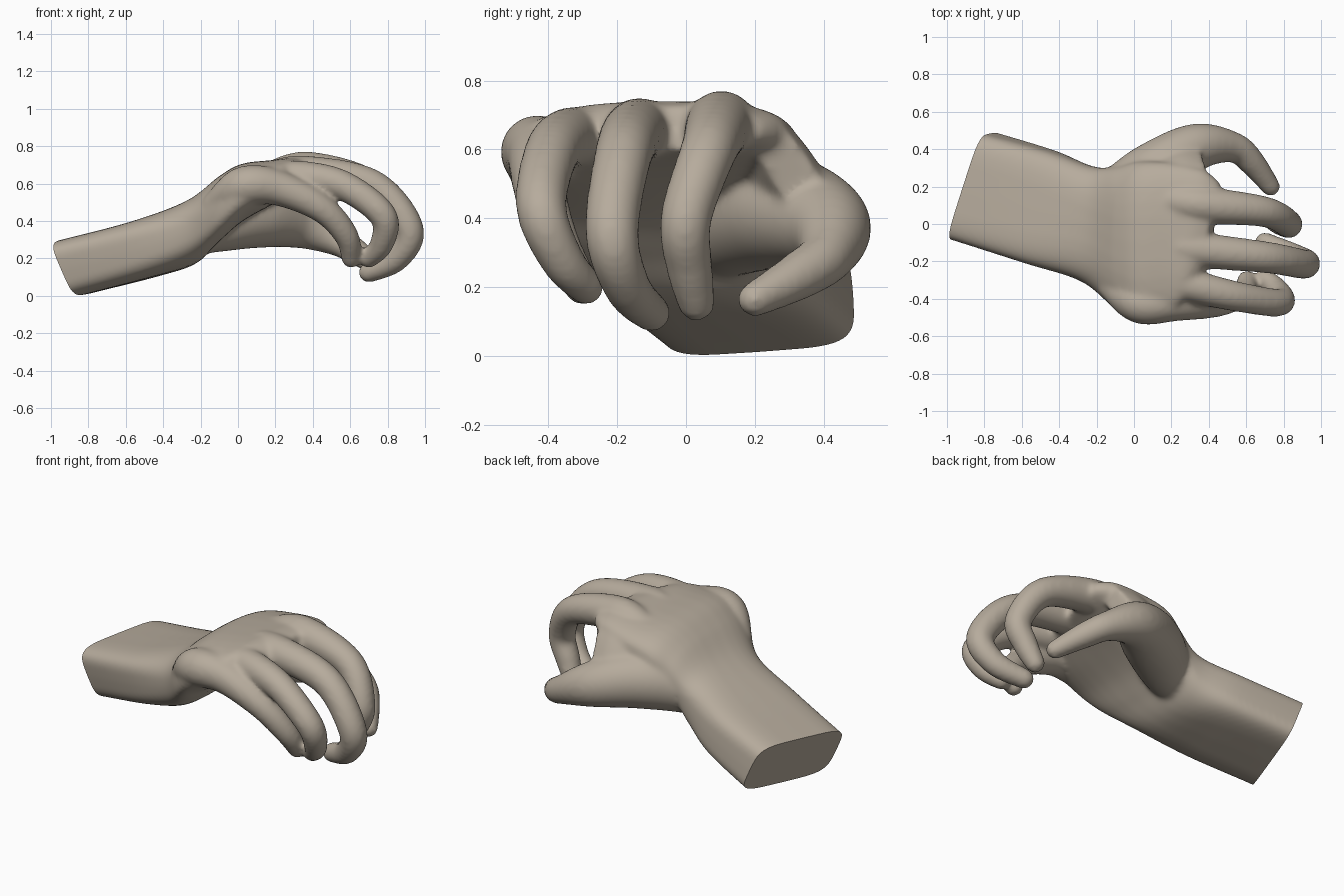
import bpy
import bmesh
import math
from mathutils import Vector

cube = bpy.data.objects.get("Cube")
if cube:
    bpy.data.objects.remove(cube, do_unlink=True)

skin = bpy.data.materials.new("warm_grey_skin")
skin.use_nodes = True
colour = (0.47, 0.41, 0.335, 1)
skin.diffuse_color = colour
skin.node_tree.nodes["Principled BSDF"].inputs["Base Color"].default_value = colour

SIDES = 32
ANGLES = [math.tau * k / SIDES for k in range(SIDES)]
bm = bmesh.new()


def spline(rows, steps=8):
    """Smooth interpolation through rows of numbers."""
    padded = [rows[0], *rows, rows[-1]]
    out = []
    for i in range(len(rows) - 1):
        a, b, c, d = padded[i:i + 4]
        for s in range(steps):
            t = s / steps
            out.append([q + 0.5 * t * (r - p + t * (2 * p - 5 * q + 4 * r - w + t * (3 * (q - r) + w - p)))
                        for p, q, r, w in zip(a, b, c, d)])
    return out + [list(rows[-1])]


def loft(rings):
    """Closed solid through rings of points."""
    loops = [[bm.verts.new(p) for p in ring] for ring in rings]
    for a, b in zip(loops, loops[1:]):
        for i in range(SIDES):
            j = (i + 1) % SIDES
            bm.faces.new((a[i], a[j], b[j], b[i]))
    bm.faces.new(loops[0][::-1])
    bm.faces.new(loops[-1])


def digit(rows):
    """Tapered round tube with domed ends; rows are x, y, z, radius."""
    pts = spline(rows)
    rings = []
    for i, row in enumerate(pts):
        before, after = pts[max(i - 1, 0)], pts[min(i + 1, len(pts) - 1)]
        tangent = (Vector(after[:3]) - Vector(before[:3])).normalized()
        u = tangent.cross(Vector((0, 1, 0))).normalized()
        v = tangent.cross(u)
        rings.append([Vector(row[:3]) + row[3] * (u * math.cos(a) + v * math.sin(a)) for a in ANGLES])
    loft(rings)
    for end in (rows[0], rows[-1]):
        dome = bmesh.ops.create_icosphere(bm, subdivisions=3, radius=end[3])
        bmesh.ops.translate(bm, verts=dome["verts"], vec=end[:3])


def signed_power(value, power):
    return math.copysign(abs(value) ** power, value)


def slab(rows):
    """Rounded block along x; rows are x, y, z, half width, half height, slant, roundness, roll."""
    rings = []
    for x, y, z, w, h, slant, power, roll in spline(rows):
        c, s = math.cos(math.radians(roll)), math.sin(math.radians(roll))
        ring = []
        for a in ANGLES:
            p, q = w * signed_power(math.cos(a), power), h * signed_power(math.sin(a), power)
            dy, dz = p * c - q * s, p * s + q * c
            ring.append((x + slant * (0.35 * dy - 0.41 * dz), y + dy, z + dz))
        rings.append(ring)
    loft(rings)


# Forearm and back of hand
slab([
    (-1.0, 0.24, 0.12, 0.285, 0.145, 1, 0.4, 4),
    (-0.85, 0.2, 0.16, 0.285, 0.147, 1, 0.42, 4),
    (-0.5, 0.09, 0.25, 0.3, 0.152, 0.7, 0.5, 2),
    (-0.25, 0, 0.34, 0.31, 0.17, 0.25, 0.7, 0),
    (-0.1, -0.075, 0.465, 0.38, 0.175, 0, 0.75, 0),
    (0.02, -0.09, 0.55, 0.425, 0.155, 0, 0.75, 0),
    (0.18, -0.08, 0.605, 0.41, 0.12, 0, 0.75, 0),
    (0.32, -0.06, 0.65, 0.35, 0.09, 0.4, 0.75, 0),
    (0.42, -0.01, 0.66, 0.23, 0.065, 0.5, 0.8, 0),
])

# Sloping web from index knuckle to thumb
slab([
    (-0.25, 0.08, 0.35, 0.1, 0.07, 0, 0.9, -45),
    (-0.08, 0.16, 0.45, 0.16, 0.1, 0, 0.85, -50),
    (0.1, 0.24, 0.5, 0.21, 0.11, 0, 0.8, -55),
    (0.25, 0.31, 0.5, 0.22, 0.095, 0, 0.8, -57),
    (0.37, 0.31, 0.53, 0.19, 0.06, -0.3, 0.85, -57),
])

# Index, middle, ring and little fingers
digit([(0, 0.1, 0.57, 0.06), (0.18, 0.12, 0.635, 0.085), (0.38, 0.1, 0.672, 0.098), (0.7, 0.065, 0.595, 0.082),
       (0.825, 0, 0.4, 0.075), (0.78, 0.01, 0.26, 0.068), (0.73, 0.03, 0.155, 0.055)])
digit([(0, -0.08, 0.57, 0.06), (0.18, -0.11, 0.63, 0.085), (0.36, -0.14, 0.655, 0.094), (0.72, -0.18, 0.59, 0.084),
       (0.915, -0.215, 0.36, 0.078), (0.85, -0.17, 0.2, 0.068), (0.7, -0.1, 0.125, 0.056)])
digit([(0, -0.24, 0.56, 0.06), (0.16, -0.29, 0.615, 0.085), (0.32, -0.335, 0.635, 0.088), (0.56, -0.39, 0.59, 0.08),
       (0.775, -0.42, 0.43, 0.074), (0.77, -0.36, 0.28, 0.064), (0.7, -0.29, 0.2, 0.053)])
digit([(-0.12, -0.34, 0.49, 0.07), (0.03, -0.425, 0.585, 0.107), (0.22, -0.425, 0.575, 0.095),
       (0.45, -0.42, 0.465, 0.076), (0.58, -0.37, 0.32, 0.065), (0.605, -0.3, 0.2, 0.053)])

# Thumb with the fleshy base of the palm
digit([(-0.35, 0.07, 0.28, 0.08), (-0.12, 0.14, 0.37, 0.14), (0.1, 0.27, 0.42, 0.165), (0.33, 0.41, 0.38, 0.128),
       (0.53, 0.41, 0.295, 0.083), (0.63, 0.33, 0.235, 0.071), (0.73, 0.2, 0.165, 0.052)])

# Fuse the parts into one skin and soften the joins
bmesh.ops.recalc_face_normals(bm, faces=bm.faces)
mesh = bpy.data.meshes.new("hand_parts")
bm.to_mesh(mesh)
bm.free()
hand = bpy.data.objects.new("hand", mesh)
bpy.context.collection.objects.link(hand)
fuse = hand.modifiers.new("fuse", "REMESH")
fuse.mode = "VOXEL"
fuse.voxel_size = 0.013
soften = hand.modifiers.new("soften", "SMOOTH")
soften.factor = 0.5
soften.iterations = 14
graph = bpy.context.evaluated_depsgraph_get()
fused = bpy.data.meshes.new_from_object(hand.evaluated_get(graph))
hand.modifiers.clear()
hand.data = fused

# Flat slanted cut at the forearm
bm = bmesh.new()
bm.from_mesh(fused)
cut = bmesh.ops.bisect_plane(bm, geom=bm.verts[:] + bm.edges[:] + bm.faces[:],
                             plane_co=(-0.855, 0.2, 0.16), plane_no=(1, -0.35, 0.41), clear_inner=True)
rim = [e for e in cut["geom_cut"] if isinstance(e, bmesh.types.BMEdge)]
bmesh.ops.edgeloop_fill(bm, edges=rim)
bmesh.ops.recalc_face_normals(bm, faces=bm.faces)
bm.to_mesh(fused)
bm.free()

fused.materials.clear()
fused.materials.append(skin)
bpy.ops.object.select_all(action="DESELECT")
hand.select_set(True)
bpy.context.view_layer.objects.active = hand
bpy.ops.object.shade_smooth_by_angle(angle=math.radians(50))
